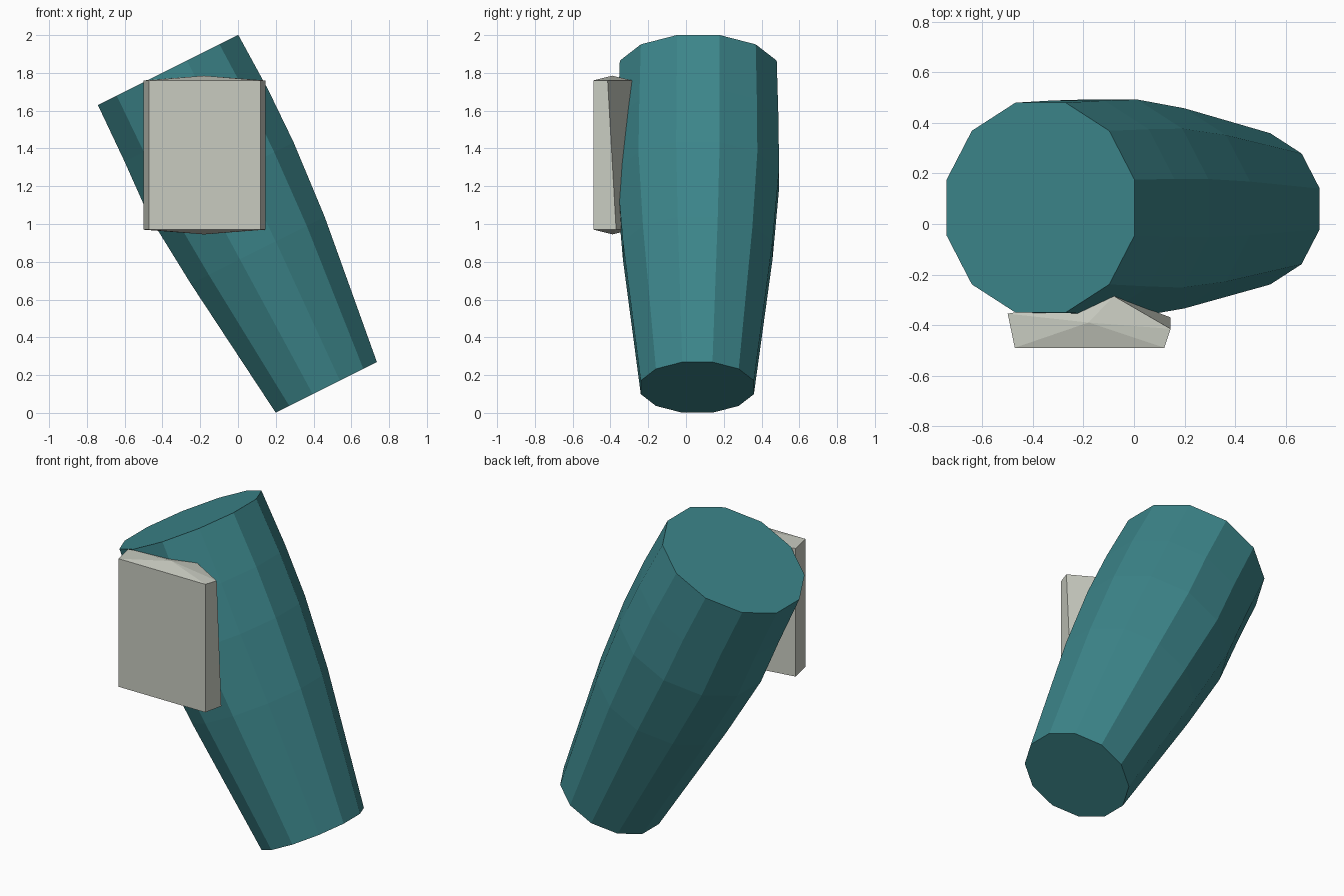
import bpy, bmesh, math
from mathutils import Vector

if "Cube" in bpy.data.objects:
    bpy.data.objects.remove(bpy.data.objects["Cube"])


def material(name, color):
    m = bpy.data.materials.new(name)
    m.diffuse_color = (*color, 1)
    m.use_nodes = True
    m.node_tree.nodes["Principled BSDF"].inputs["Base Color"].default_value = m.diffuse_color
    return m


def finish(bm, name, mat):
    bmesh.ops.recalc_face_normals(bm, faces=bm.faces)
    me = bpy.data.meshes.new(name)
    bm.to_mesh(me)
    bm.free()
    me.materials.append(mat)
    ob = bpy.data.objects.new(name, me)
    bpy.context.collection.objects.link(ob)
    return ob


teal = material("teal", (0.045, 0.235, 0.255))
stone = material("pale_stone", (0.58, 0.60, 0.53))

# Leaning sleeve: twelve-sided rings, all tilted the same way
SIDES = 12
tilt = math.atan2(0.37, 0.74)
across = Vector((math.cos(tilt), 0, math.sin(tilt)))
depth = Vector((0, 1, 0))
stations = [  # centre x, y, z, radius
    (0.4675, 0.06, 0.135, 0.31),
    (0.105, 0.062, 0.86, 0.41),
    (-0.09, 0.063, 1.24, 0.445),
    (-0.22, 0.064, 1.52, 0.44),
    (-0.37, 0.065, 1.815, 0.43),
]
bm = bmesh.new()
rings = []
for x, y, z, r in stations:
    ring = []
    for i in range(SIDES):
        a = math.tau * (i + 0.5) / SIDES
        ring.append(bm.verts.new(Vector((x, y, z))
                    + across * r * math.cos(a) + depth * r * math.sin(a)))
    rings.append(ring)
for lo, hi in zip(rings, rings[1:]):
    for i in range(SIDES):
        j = (i + 1) % SIDES
        bm.faces.new((lo[i], lo[j], hi[j], hi[i]))
bm.faces.new(rings[0])
bm.faces.new(rings[-1])
finish(bm, "sleeve", teal)

# Front plate: five-sided outline with shallow peaked ends, sunk into the sleeve
bm = bmesh.new()
bottom = [(-0.472, -0.49), (0.12, -0.49), (0.145, -0.37), (-0.08, -0.285), (-0.5, -0.355)]
top = [(-0.472, -0.49), (0.12, -0.49), (0.145, -0.415), (-0.08, -0.285), (-0.5, -0.355)]
lo = [bm.verts.new((x, y, 0.97)) for x, y in bottom]
hi = [bm.verts.new((x, y, 1.76)) for x, y in top]
low_peak = bm.verts.new((-0.18, -0.39, 0.945))
high_peak = bm.verts.new((-0.18, -0.39, 1.785))
for i in range(5):
    j = (i + 1) % 5
    bm.faces.new((lo[i], lo[j], hi[j], hi[i]))
    bm.faces.new((lo[j], lo[i], low_peak))
    bm.faces.new((hi[i], hi[j], high_peak))
finish(bm, "front_plate", stone)
